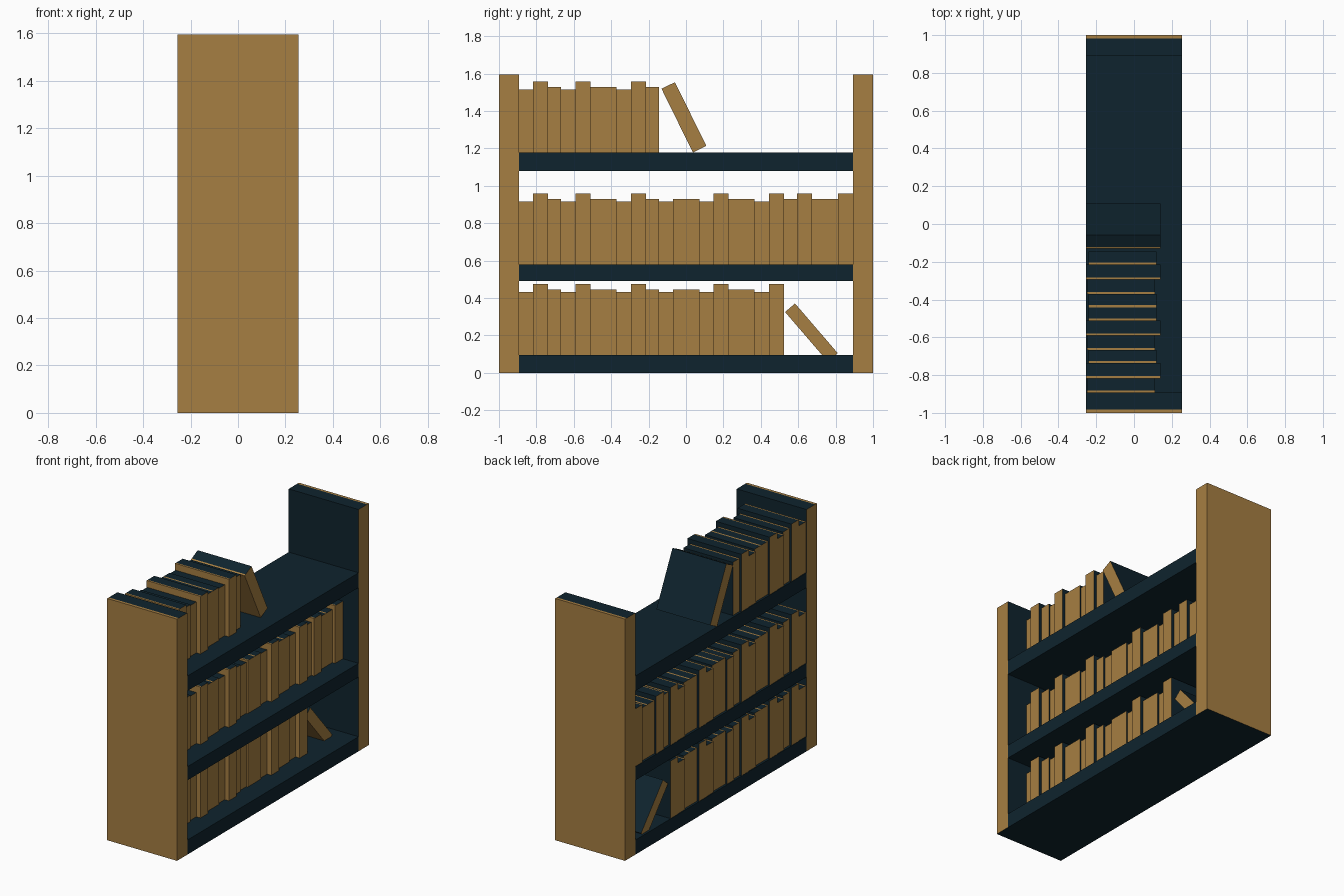
import bpy, bmesh, math
from mathutils import Matrix, Vector

if "Cube" in bpy.data.objects:
    bpy.data.objects.remove(bpy.data.objects["Cube"])


def material(name, rgb):
    m = bpy.data.materials.new(name)
    m.diffuse_color = (*rgb, 1.0)
    m.use_nodes = True
    m.node_tree.nodes["Principled BSDF"].inputs["Base Color"].default_value = m.diffuse_color
    return m


TAN = material("tan wood", (0.381, 0.209, 0.054))
DARK = material("dark navy", (0.0048, 0.0176, 0.0273))


def box(name, lo, hi, outer=0, strip=0.0, matrix=None):
    """Box from corner to corner. outer=-1/+1: the y side that is tan, along
    with both x sides and a thin strip of the top; outer=0: all dark."""
    bm = bmesh.new()
    bmesh.ops.create_cube(bm, size=1)
    lo, hi = Vector(lo), Vector(hi)
    for v in bm.verts:
        v.co = [lo[i] + (v.co[i] + 0.5) * (hi[i] - lo[i]) for i in range(3)]
    if outer:
        cut = (lo.y if outer < 0 else hi.y) - outer * strip
        top = [f for f in bm.faces if f.normal.z > 0.5]
        geom = top + [e for f in top for e in f.edges] + [v for f in top for v in f.verts]
        bmesh.ops.bisect_plane(bm, geom=geom, plane_co=(0, cut, 0), plane_no=(0, 1, 0))
    bm.normal_update()
    for f in bm.faces:
        tan = False
        if outer:
            n = f.normal
            on_strip = n.z > 0.5 and (f.calc_center_median().y - cut) * outer > 0
            tan = abs(n.x) > 0.5 or n.y * outer > 0.5 or on_strip
        f.material_index = 0 if tan else 1
    me = bpy.data.meshes.new(name)
    bm.to_mesh(me)
    bm.free()
    me.materials.append(TAN)
    me.materials.append(DARK)
    ob = bpy.data.objects.new(name, me)
    bpy.context.collection.objects.link(ob)
    if matrix:
        ob.matrix_world = matrix
    return ob


W, INNER, H = 0.255, 0.893, 1.595

# End panels, tan outside and dark inside
box("left_panel", (-W, -1, 0), (W, -INNER, H), -1, 0.018)
box("right_panel", (-W, INNER, 0), (W, 1, H), 1, 0.018)

# Shelves
SHELVES = {"bottom": (0.0, 0.096), "middle": (0.49, 0.58), "top": (1.08, 1.178)}
for name, (z0, z1) in SHELVES.items():
    box(name + "_shelf", (-W, -INNER, z0), (W, INNER, z1))

# Book kinds: x range, thickness, height
BOOKS = {"A": (-0.25, 0.11, 0.076, 0.336),
         "B": (-0.253, 0.14, 0.08, 0.38),
         "C": (-0.24, 0.12, 0.07, 0.35)}


def book(name, kind, y, z, lean=0.0):
    x0, x1, t, h = BOOKS[kind]
    m = Matrix.Translation((0, y, z)) @ Matrix.Rotation(math.radians(lean), 4, "X")
    box(name, (x0, 0, 0), (x1, t, h), -1, 0.011, m)


# Rows of upright books, sharing one repeating order
ORDER = "ABCABCCABCACCABCCABCBCCB"
for name, count in (("bottom", 19), ("middle", 24), ("top", 10)):
    y = -INNER
    for i, kind in enumerate(ORDER[:count]):
        book(f"{name}_book_{i + 1}", kind, y, SHELVES[name][1])
        y += BOOKS[kind][2]

# Leaning books at the end of two rows
book("top_leaning_book", "B", 0.037, 1.178, 26.2)
book("bottom_leaning_book", "C", 0.758, 0.06, 40.7)
